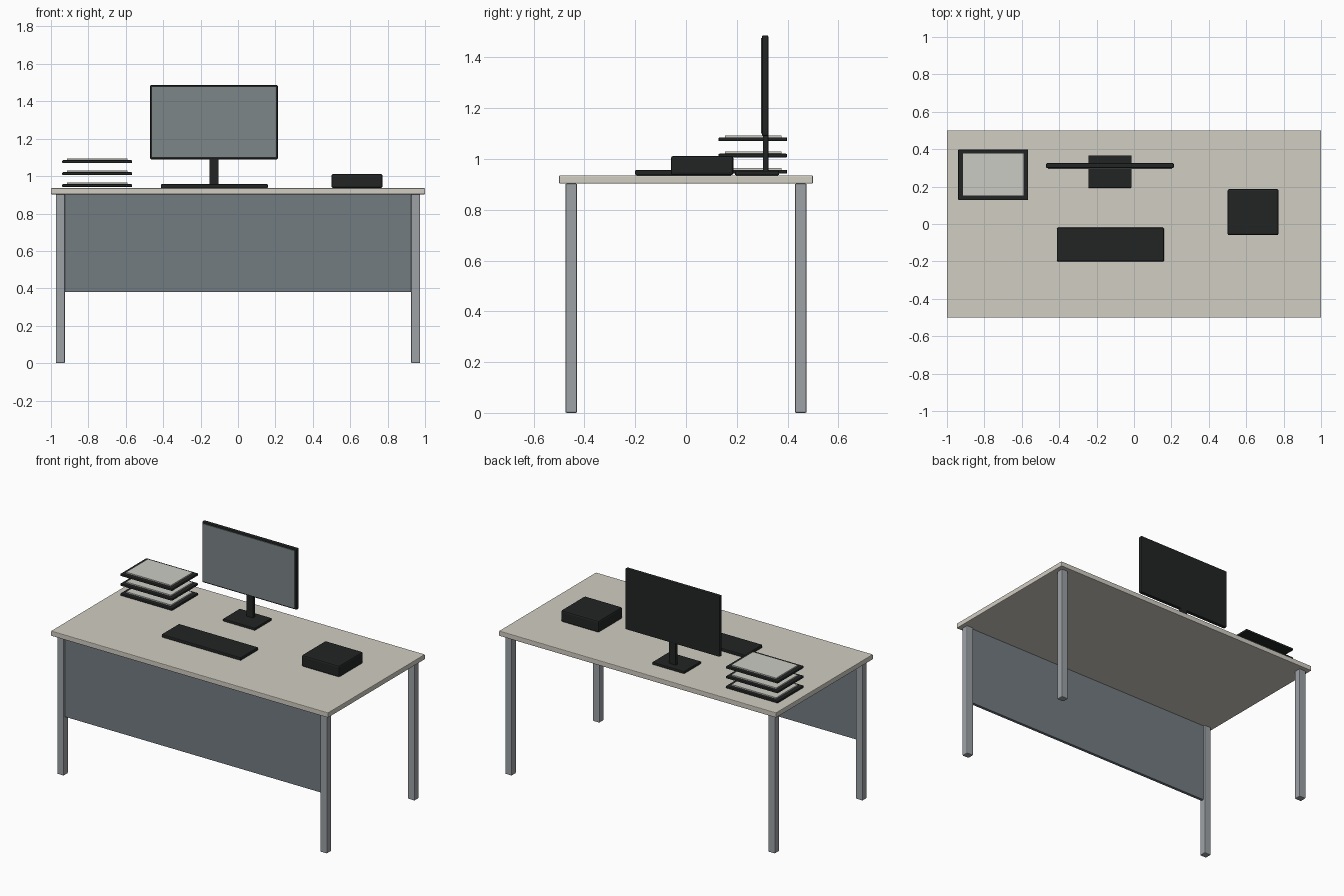
import bpy
import bmesh
from mathutils import Vector

cube = bpy.data.objects.get("Cube")
if cube:
    bpy.data.objects.remove(cube, do_unlink=True)


def material(name, rgb, roughness=0.6):
    mat = bpy.data.materials.new(name)
    mat.use_nodes = True
    mat.diffuse_color = (*rgb, 1)
    shader = mat.node_tree.nodes["Principled BSDF"]
    shader.inputs["Base Color"].default_value = (*rgb, 1)
    shader.inputs["Roughness"].default_value = roughness
    return mat


laminate = material("warm grey laminate", (0.64, 0.61, 0.54))
steel = material("grey steel", (0.34, 0.36, 0.38))
slate = material("slate panel", (0.17, 0.20, 0.22))
glass = material("screen grey", (0.20, 0.24, 0.25))
black = material("black plastic", (0.016, 0.018, 0.018))
white = material("paper", (0.60, 0.60, 0.56))


def box(name, x, y, z, mat, bevel=0.0, segments=2):
    """Box from its (min, max) range on each axis, with softened edges."""
    low, high = (Vector(p) for p in zip(x, y, z))
    bm = bmesh.new()
    bmesh.ops.create_cube(bm, size=1)
    bmesh.ops.scale(bm, vec=high - low, verts=bm.verts)
    mesh = bpy.data.meshes.new(name)
    bm.to_mesh(mesh)
    bm.free()
    mesh.materials.append(mat)
    obj = bpy.data.objects.new(name, mesh)
    obj.location = (low + high) / 2
    bpy.context.collection.objects.link(obj)
    if bevel:
        mod = obj.modifiers.new("soft edges", "BEVEL")
        mod.width = bevel
        mod.segments = segments
    return obj


TOP = 0.936
UNDER = 0.903

# Desk: top, four legs and front modesty panel
box("desktop", (-1, 1), (-0.5, 0.5), (UNDER, TOP), laminate, 0.004)
for x_side, x in (("right", -0.95), ("left", 0.95)):
    for y_side, y in (("front", -0.452), ("back", 0.452)):
        box(f"{y_side}_{x_side}_leg", (x - 0.024, x + 0.024),
            (y - 0.023, y + 0.023), (0, UNDER), steel, 0.005)
box("modesty_panel", (-0.928, 0.928), (-0.462, -0.442), (0.38, UNDER), slate, 0.002)

# Monitor: base, neck, housing and screen plate
box("monitor_base", (-0.244, -0.013), (0.193, 0.367), (TOP, 0.953), black, 0.004)
box("monitor_neck", (-0.153, -0.104), (0.303, 0.324), (0.95, 1.12), black, 0.003)
box("monitor_housing", (-0.47, 0.213), (0.299, 0.325), (1.09, 1.487), black, 0.006)
box("monitor_screen", (-0.459, 0.202), (0.295, 0.3), (1.101, 1.476), glass)

# Keyboard and desk box
box("keyboard", (-0.412, 0.16), (-0.2, -0.02), (TOP, 0.957), black, 0.005)
box("desk_box", (0.5, 0.773), (-0.06, 0.187), (TOP, 1.012), black, 0.01)

# Three stacked trays, each holding paper
for i, level in enumerate(("lower", "middle", "upper")):
    z = 0.942 + 0.064 * i
    box(f"{level}_tray", (-0.94, -0.566), (0.128, 0.398), (z, z + 0.015), black, 0.004)
    box(f"{level}_paper", (-0.915, -0.591), (0.153, 0.377), (z + 0.014, z + 0.023), white)
